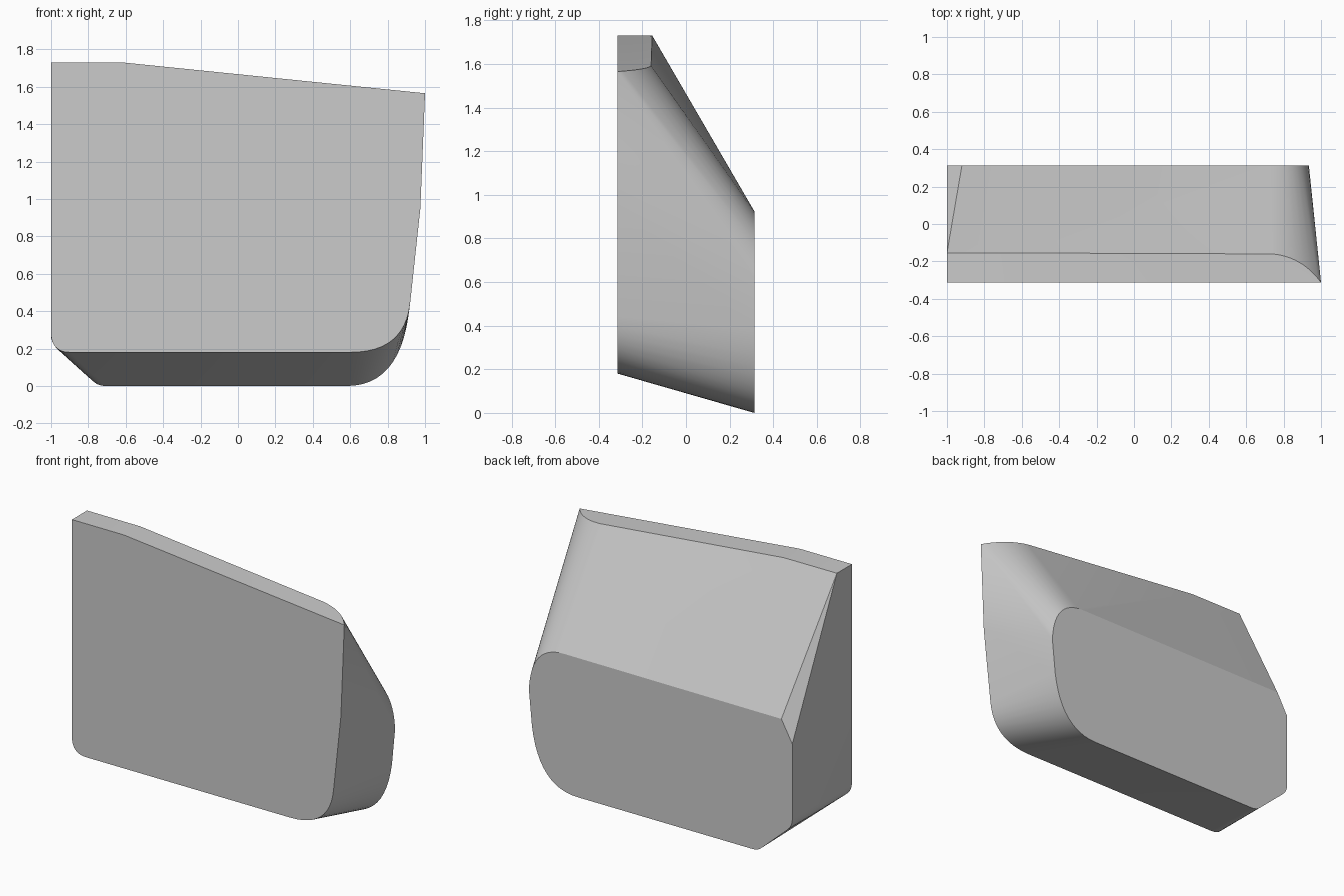
import bpy
import bmesh
from math import radians
from mathutils import Vector

if "Cube" in bpy.data.objects:
    bpy.data.objects.remove(bpy.data.objects["Cube"], do_unlink=True)

FRONT, RIDGE, BACK = -0.313, -0.155, 0.313


def curve(a, c, b, steps=12):
    """Rounded corner from a to b, pulled towards c."""
    a, b, c = Vector(a), Vector(b), Vector(c)
    ts = [i / steps for i in range(steps + 1)]
    return [a * (1 - t) ** 2 + c * 2 * t * (1 - t) + b * t * t for t in ts]


def section(points, y):
    return [(p[0], y, p[1]) for p in points]


def top_height(x):
    return 1.73 - max(0, x + 0.62) * 0.165 / 1.62


# Large front outline
front = [(-1, 1.73), (-0.62, 1.73), (1, 1.565), (0.975, 0.95)]
front += curve((0.92, 0.44), (0.89, 0.18), (0.6, 0.18))
front += curve((-0.9, 0.18), (-0.99, 0.18), (-1, 0.27), 6)

# Smaller back outline
back = [(-1, 0.775), (-0.92, 0.92)]
back += curve((0.68, 0.925), (0.92, 0.925), (0.935, 0.62))
back += curve((0.912, 0.38), (0.86, 0), (0.58, 0))
back += curve((-0.71, 0), (-0.75, 0), (-0.78, 0.03), 4)
back += curve((-0.94, 0.175), (-1, 0.22), (-1, 0.27), 6)

# Upper ridge, sweeping forward to the front corner
ridge = [(-1, RIDGE), (-0.61, RIDGE)]
ridge += curve((0.74, RIDGE - 0.005), (0.9, -0.175), (1, FRONT))

points = section(front, FRONT) + section(back, BACK)
points += [(x, y, top_height(x)) for x, y in ridge]

# Solid skin around the outlines
bm = bmesh.new()
for p in points:
    bm.verts.new(p)
bmesh.ops.remove_doubles(bm, verts=bm.verts, dist=0.001)
hull = bmesh.ops.convex_hull(bm, input=bm.verts)
loose = [v for v in bm.verts if not v.link_faces]
bmesh.ops.delete(bm, geom=loose, context="VERTS")
bmesh.ops.dissolve_limit(bm, angle_limit=radians(0.5), verts=bm.verts, edges=bm.edges)
bmesh.ops.recalc_face_normals(bm, faces=bm.faces)

mesh = bpy.data.meshes.new("wedge_body")
bm.to_mesh(mesh)
bm.free()
body = bpy.data.objects.new("wedge_body", mesh)
bpy.context.collection.objects.link(body)

# Plain grey finish
grey = bpy.data.materials.new("light_grey")
grey.use_nodes = True
colour = (0.6, 0.6, 0.6, 1)
grey.diffuse_color = colour
grey.node_tree.nodes["Principled BSDF"].inputs["Base Color"].default_value = colour
mesh.materials.append(grey)

bpy.ops.object.select_all(action="DESELECT")
body.select_set(True)
bpy.context.view_layer.objects.active = body
bpy.ops.object.shade_smooth_by_angle(angle=radians(20))
